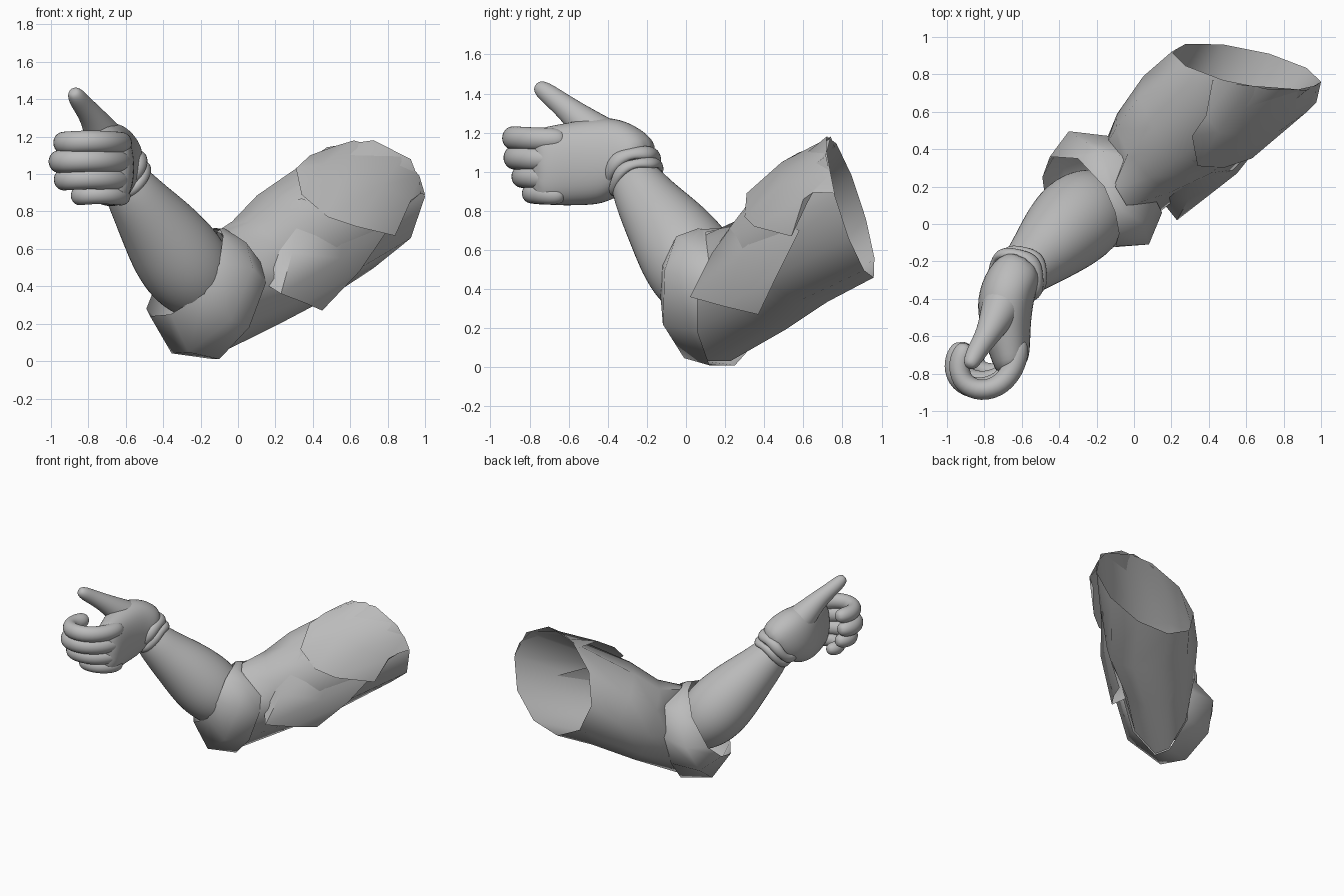
import bpy
import bmesh
from math import cos, sin, pi
from mathutils import Vector as V

old = bpy.data.objects.get("Cube")
if old:
    bpy.data.objects.remove(old, do_unlink=True)

grey = bpy.data.materials.new("plain grey")
grey.use_nodes = True
grey.diffuse_color = (0.5, 0.5, 0.5, 1)
grey.node_tree.nodes["Principled BSDF"].inputs["Base Color"].default_value = (0.5, 0.5, 0.5, 1)


def grid(name, rows, closed=False, caps=False, subsurf=0, angle=60):
    """Skin a list of equally long point rows."""
    bm = bmesh.new()
    vs = [[bm.verts.new(p) for p in row] for row in rows]
    n = len(rows[0])
    for low, high in zip(vs, vs[1:]):
        for i in range(n if closed else n - 1):
            j = (i + 1) % n
            bm.faces.new((low[i], low[j], high[j], high[i]))
    if caps:
        bm.faces.new(vs[0][::-1])
        bm.faces.new(vs[-1])
    bmesh.ops.remove_doubles(bm, verts=bm.verts, dist=0.0001)
    bmesh.ops.recalc_face_normals(bm, faces=bm.faces)
    mesh = bpy.data.meshes.new(name)
    bm.to_mesh(mesh)
    bm.free()
    obj = bpy.data.objects.new(name, mesh)
    bpy.context.collection.objects.link(obj)
    mesh.materials.append(grey)
    if subsurf:
        mod = obj.modifiers.new("smooth", "SUBSURF")
        mod.levels = mod.render_levels = subsurf
    bpy.ops.object.select_all(action="DESELECT")
    bpy.context.view_layer.objects.active = obj
    obj.select_set(True)
    bpy.ops.object.shade_smooth_by_angle(angle=angle * pi / 180)
    return obj


def ellipse(centre, a, b, n, power=1):
    """Ring of points; a power below one makes it boxier."""
    def soft(v):
        return abs(v) ** power * (1 if v > 0 else -1)
    c, a, b = V(centre), V(a), V(b)
    turns = [2 * pi * i / n for i in range(n)]
    return [c + a * soft(cos(t)) + b * soft(sin(t)) for t in turns]


def tube(name, points, n=8, subsurf=2):
    """Round limb through (x, y, z, radius) points with rounded ends."""
    pos = [V(p[:3]) for p in points]
    rows = []
    for i, p in enumerate(points):
        t = (pos[min(i + 1, len(pos) - 1)] - pos[max(i - 1, 0)]).normalized()
        a = t.cross(V((0.1, 0.2, 1))).normalized()
        b = t.cross(a)
        r = p[3] * 1.06
        ring = ellipse(pos[i], a * r, b * r, n)
        tip = ellipse(pos[i], a * r * 0.5, b * r * 0.5, n)
        if i == 0:
            rows.append([q - t * r * 0.6 for q in tip])
        rows.append(ring)
        if i == len(points) - 1:
            rows.append([q + t * r * 0.7 for q in tip])
    return grid(name, rows, closed=True, caps=True, subsurf=subsurf)


# Wide folded cuff around the elbow, pinched together at the inner crease
cuff_back = [V(p) for p in (
    (0.15, 0.06, 0.42), (0.12, 0.12, 0.53), (-0.04, 0.1, 0.69), (-0.1, 0.2, 0.71), (-0.04, 0.36, 0.6),
    (-0.13, 0.47, 0.42), (-0.16, 0.42, 0.2), (-0.13, 0.25, 0.01), (-0.1, 0.12, 0.01), (0.06, 0.06, 0.18))]
cuff_front = [V(p) for p in (
    (-0.1, -0.12, 0.52), (-0.08, -0.05, 0.67), (-0.1, 0.06, 0.71), (-0.16, 0.2, 0.7), (-0.3, 0.35, 0.58),
    (-0.45, 0.36, 0.38), (-0.49, 0.25, 0.28), (-0.47, 0.1, 0.24), (-0.36, -0.05, 0.25), (-0.18, -0.13, 0.36))]
elbow = V((-0.12, 0.18, 0.4))
cuff_mid = []
for p, q in zip(cuff_back, cuff_front):
    m = (p + q) / 2
    cuff_mid.append(m + (m - elbow).normalized() * min(0.1, 0.4 * (0.72 - m.z)))
grid("elbow_cuff", [cuff_back, cuff_mid, cuff_front], closed=True)

# Upper sleeve, open at the shoulder and tucked into the cuff
tuck = V((-0.04, 0.22, 0.38))
grid("upper_sleeve", [
    ellipse((0.6, 0.84, 0.82), (0.4, -0.08, 0.06), (0, -0.1, 0.36), 10),
    ellipse((0.29, 0.54, 0.61), (0.24, -0.25, 0), (-0.12, -0.11, 0.29), 10),
    ellipse((0.09, 0.38, 0.47), (0.18, -0.21, 0), (-0.07, -0.07, 0.29), 10),
    [tuck + (p - tuck) * 0.94 + V((-0.02, -0.02, 0)) for p in cuff_back],
], closed=True)

# Layered cloth on the outside of the upper arm
cap_edge = [(0.31, 0.47, 1.03), (0.34, 0.31, 0.89), (0.48, 0.3, 0.77),
            (0.63, 0.35, 0.72), (0.84, 0.54, 0.67), (0.91, 0.62, 0.84)]
cap_top = [(0.42, 0.77, 1.11), (0.52, 0.75, 1.15), (0.62, 0.74, 1.18),
           (0.88, 0.72, 1.1), (0.97, 0.74, 0.99), (1, 0.76, 0.89)]
cap_mid = [(V(p) + V(q)) / 2 + V((0.02, -0.04, 0.03)) for p, q in zip(cap_edge, cap_top)]
grid("shoulder_flap", [cap_edge, cap_mid, cap_top])
grid("lower_flap", [
    [(0.15, 0.12, 0.41), (0.23, 0.02, 0.36), (0.36, 0.2, 0.31), (0.45, 0.37, 0.27)],
    [(0.16, 0.21, 0.6), (0.29, 0.13, 0.58), (0.55, 0.27, 0.55), (0.65, 0.47, 0.48)],
    [(0.2, 0.34, 0.82), (0.34, 0.34, 0.87), (0.57, 0.41, 0.78), (0.8, 0.58, 0.7)],
])

# Forearm
tube("forearm", [
    (-0.18, 0.12, 0.36, 0.19), (-0.26, 0.06, 0.48, 0.24), (-0.35, -0.02, 0.6, 0.235),
    (-0.44, -0.11, 0.73, 0.2), (-0.53, -0.2, 0.85, 0.16), (-0.61, -0.27, 0.97, 0.13),
], n=12)

# Glove: wrist roll, loose collar and palm
axis = V((-0.45, -0.35, 0.7)).normalized()
side = V((0.66, -0.75, 0))
front = axis.cross(side)
wrist = V((-0.6, -0.255, 0.97))
for name, shift, size, thick in (("wrist_roll", 0, 0.136, 0.022), ("glove_collar", 0.06, 0.142, 0.028)):
    rows = []
    for i in range(24):
        t = 2 * pi * i / 24
        out = side * cos(t) + front * sin(t)
        r = thick * (1 + 0.15 * sin(5 * t))
        mid = wrist + axis * (shift + 0.012 * sin(3 * t)) + out * size
        rows.append(ellipse(mid, out * r, axis * r * 1.4, 8))
    grid(name, rows + rows[:1], closed=True, subsurf=1)
palm = [
    ((-0.6, -0.22, 1.02), (0.09, -0.07, 0), (0.04, 0.07, 0.11)),
    ((-0.65, -0.29, 1.05), (0.14, -0.06, 0), (0.03, 0.06, 0.18)),
    ((-0.69, -0.4, 1.06), (0.16, 0, 0), (0, 0.03, 0.235)),
    ((-0.69, -0.55, 1.045), (0.14, 0, 0), (0, 0, 0.225)),
    ((-0.66, -0.7, 1.03), (0.11, 0.02, 0), (0, 0, 0.21)),
    ((-0.65, -0.8, 1.03), (0.075, 0.03, 0), (0, 0, 0.19)),
]
grid("palm", [ellipse(*s, 12, 0.85) for s in palm], closed=True, caps=True, subsurf=2)

# Thumb raised
tube("thumb", [
    (-0.68, -0.38, 1.13, 0.13), (-0.73, -0.49, 1.22, 0.1), (-0.78, -0.59, 1.31, 0.068),
    (-0.84, -0.68, 1.38, 0.056), (-0.87, -0.74, 1.425, 0.048),
])

# Four curled fingers: height, reach forward, reach across, radius
curl = [(0, 0), (0.03, 0.4), (0.25, 0.85), (0.6, 1), (0.9, 0.82), (0.97, 0.45), (0.88, 0.12)]
fingers = (("index", 1.165, 0.25, 0.33, 0.062), ("middle", 1.065, 0.24, 0.355, 0.064),
           ("ring", 0.968, 0.2, 0.33, 0.06), ("little", 0.882, 0.15, 0.24, 0.053))
for name, z, reach, across, r in fingers:
    path = [(-0.62 - across * u, -0.65 - reach * v, z + 0.01 * sin(u * pi), r) for u, v in curl]
    tube(name + "_finger", path)
